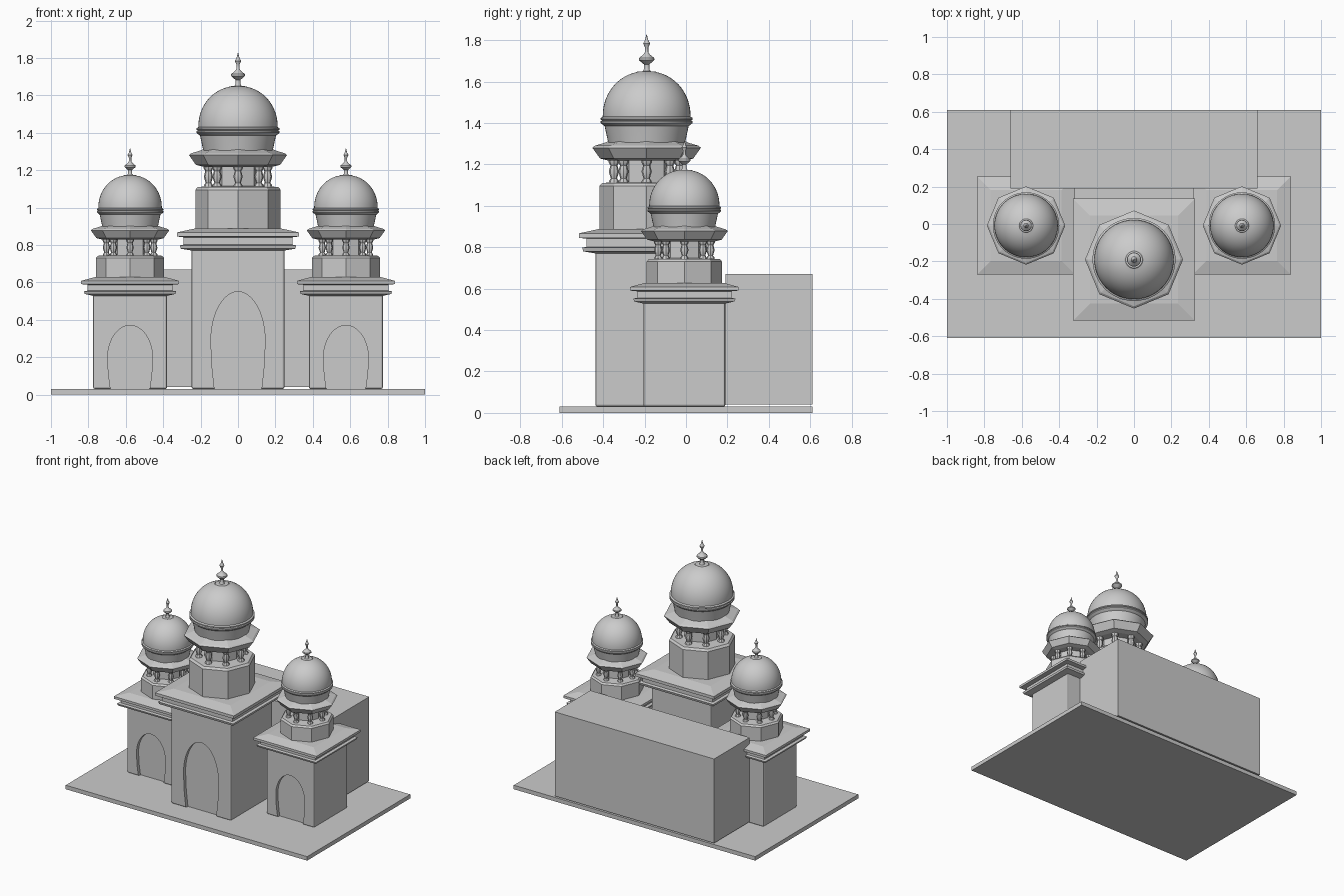
import bpy, bmesh, math
from math import pi, cos, sin, sqrt

if "Cube" in bpy.data.objects:
    bpy.data.objects.remove(bpy.data.objects["Cube"])


def finish(bm, name, smooth=False):
    bmesh.ops.recalc_face_normals(bm, faces=bm.faces)
    me = bpy.data.meshes.new(name)
    bm.to_mesh(me)
    bm.free()
    ob = bpy.data.objects.new(name, me)
    bpy.context.collection.objects.link(ob)
    if smooth:
        bpy.ops.object.select_all(action='DESELECT')
        ob.select_set(True)
        bpy.context.view_layer.objects.active = ob
        bpy.ops.object.shade_smooth_by_angle(angle=math.radians(35))
    return ob


def box(name, x0, x1, y0, y1, z0, z1):
    bm = bmesh.new()
    bmesh.ops.create_cube(bm, size=1)
    for v in bm.verts:
        v.co = ((x0 + x1) / 2 + v.co.x * (x1 - x0),
                (y0 + y1) / 2 + v.co.y * (y1 - y0),
                (z0 + z1) / 2 + v.co.z * (z1 - z0))
    return finish(bm, name)


def lathe(name, profile, cx, cy, segs, smooth=False, start=0.0, k=1.0):
    """Closed stack of rings from (radius, z) pairs."""
    bm = bmesh.new()
    rings = [[bm.verts.new((cx + k * r * cos(start + 2 * pi * i / segs),
                            cy + k * r * sin(start + 2 * pi * i / segs), z))
              for i in range(segs)] for r, z in profile]
    for a, b in zip(rings, rings[1:]):
        for i in range(segs):
            j = (i + 1) % segs
            bm.faces.new((a[i], a[j], b[j], b[i]))
    bm.faces.new(rings[0])
    bm.faces.new(rings[-1])
    return finish(bm, name, smooth)


def arch_cutter(name, cx, y0, y1, half, top, z0):
    """Horseshoe arch prism used to recess the doorway."""
    zc = z0 + (top - z0) * 0.5
    pts = [(-half * 0.86, z0), (half * 0.86, z0), (half * 0.96, (z0 + zc) / 2)]
    pts += [(half * cos(pi * i / 24), zc + (top - zc) * sin(pi * i / 24)) for i in range(25)]
    pts += [(-half * 0.96, (z0 + zc) / 2)]
    bm = bmesh.new()
    f = bm.faces.new([bm.verts.new((cx + x, y0, z)) for x, z in pts])
    ext = bmesh.ops.extrude_face_region(bm, geom=[f])
    for v in ext['geom']:
        if isinstance(v, bmesh.types.BMVert):
            v.co.y = y1
    ob = finish(bm, name)
    ob.hide_render = True
    ob.hide_viewport = True
    ob.display_type = 'WIRE'
    return ob


def tower(tag, cx, cy, half, z_body, z_cornice, overhang, z_drum, s, door_half, door_top):
    # square body with softened corners and a shallow arched doorway
    body = box(tag + "_body", cx - half, cx + half, cy - half, cy + half, 0.03, z_body + 0.01)
    bev = body.modifiers.new("bevel", 'BEVEL')
    bev.width, bev.segments = 0.01, 2
    cut = arch_cutter(tag + "_door_cutter", cx, cy - half - 0.1, cy - half + 0.025,
                      door_half, door_top, 0.02)
    boo = body.modifiers.new("door", 'BOOLEAN')
    boo.operation, boo.solver, boo.object = 'DIFFERENCE', 'EXACT', cut

    # two-step square cornice and low roof
    o, h = overhang, z_cornice - z_body
    lathe(tag + "_cornice", [
        (half, z_body - 0.01), (o - 0.02, z_body), (o - 0.015, z_body + 0.2 * h),
        (o - 0.035, z_body + 0.25 * h), (o - 0.035, z_body + 0.7 * h),
        (o, z_body + 0.75 * h), (o, z_cornice), (o * 0.72, z_cornice + 0.02)],
        cx, cy, 4, start=pi / 4, k=sqrt(2))

    # octagonal drum
    lathe(tag + "_drum", [(0.228 * s, z_cornice), (0.228 * s, z_drum - 0.015 * s),
                          (0.215 * s, z_drum), (0.13 * s, z_drum + 0.005)], cx, cy, 8)

    def prof(points):
        return [(r * s, z_drum + z * s) for r, z in points]

    # lantern: core and eight baluster columns
    lathe(tag + "_lantern_core", prof([(0.12, -0.01), (0.12, 0.12)]), cx, cy, 8)
    for i in range(8):
        a = i * pi / 4
        lathe(f"{tag}_column_{i}",
              prof([(0.024, -0.01), (0.024, 0.01), (0.015, 0.022), (0.025, 0.055),
                    (0.017, 0.085), (0.026, 0.1), (0.026, 0.12)]),
              cx + 0.158 * s * cos(a), cy + 0.158 * s * sin(a), 8, smooth=True)

    # octagonal flared eave
    lathe(tag + "_eave", prof([(0.185, 0.108), (0.225, 0.118), (0.262, 0.17), (0.25, 0.18),
                               (0.2, 0.195), (0.19, 0.2)]), cx, cy, 8)

    # round neck, rings and dome
    dome = [(0.185, 0.19), (0.19, 0.215), (0.203, 0.275), (0.213, 0.282), (0.222, 0.29),
            (0.222, 0.298), (0.215, 0.302), (0.222, 0.306), (0.222, 0.314), (0.212, 0.32)]
    dome += [(0.212 * cos(t) ** 0.95, 0.325 + 0.215 * sin(t))
             for t in (pi / 2 * 0.86 * i / 14 for i in range(15))]
    dome += [(0.05, 0.532), (0.045, 0.538), (0.012, 0.54)]
    lathe(tag + "_dome", prof(dome), cx, cy, 48, smooth=True)

    # finial
    lathe(tag + "_finial", prof([
        (0.022, 0.535), (0.013, 0.55), (0.013, 0.573), (0.022, 0.58), (0.038, 0.594),
        (0.036, 0.604), (0.016, 0.62), (0.008, 0.632), (0.008, 0.655), (0.017, 0.674),
        (0.008, 0.69), (0.001, 0.718)]), cx, cy, 16, smooth=True)


# ground slab and rear hall
box("base_slab", -1, 1, -0.61, 0.61, 0, 0.03)
box("rear_hall", -0.66, 0.66, 0.19, 0.61, 0.04, 0.67)

# central tower and the two smaller side towers
tower("central_tower", 0, -0.19, 0.248, 0.78, 0.867, 0.326, 1.11, 1.0, 0.145, 0.55)
for side, name in ((-1, "left_tower"), (1, "right_tower")):
    tower(name, side * 0.577, -0.008, 0.198, 0.538, 0.608, 0.262, 0.742, 0.8, 0.12, 0.37)
